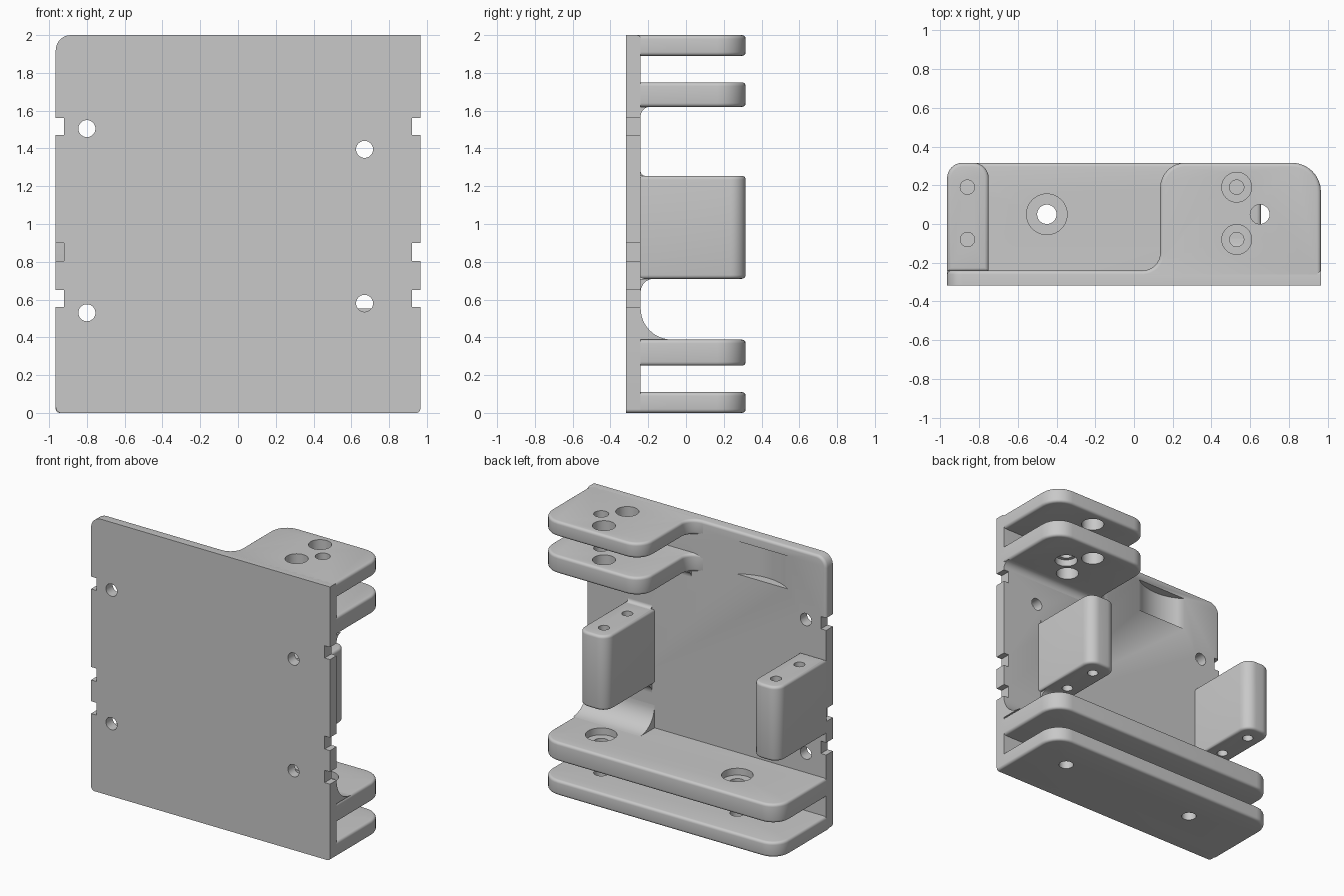
import bpy, bmesh, math
from mathutils import Vector

default = bpy.data.objects.get("Cube")
if default:
    bpy.data.objects.remove(default, do_unlink=True)

grey = bpy.data.materials.new("plain grey")
grey.use_nodes = True
grey.diffuse_color = (0.58, 0.58, 0.58, 1)
grey.node_tree.nodes["Principled BSDF"].inputs["Base Color"].default_value = grey.diffuse_color

W, FRONT, INNER, BACK = 0.965, -0.317, -0.24, 0.316   # half width and depth planes
ROOT = -0.27                                          # arms start inside the plate


def rounded(corners, steps=8):
    """Outline from (u, v, radius) right-angled corners."""
    out = []
    for i, (u, v, r) in enumerate(corners):
        p = Vector((u, v))
        if not r:
            out.append(p)
            continue
        a = (Vector(corners[i - 1][:2]) - p).normalized() * r
        b = (Vector(corners[(i + 1) % len(corners)][:2]) - p).normalized() * r
        for k in range(steps + 1):
            t = k / steps * math.pi / 2
            out.append(p + a * (1 - math.sin(t)) + b * (1 - math.cos(t)))
    return out


def prism(name, outline, axis, lo, hi, soft=None):
    """Extrude an outline along an axis; soft picks the rim edges to round."""
    def place(p, w):
        c = list(p)
        c.insert("xyz".index(axis), w)
        return c
    bm = bmesh.new()
    face = bm.faces.new([bm.verts.new(place(p, lo)) for p in outline])
    ext = bmesh.ops.extrude_face_region(bm, geom=[face])["geom"]
    shift = Vector(place((0, 0), hi - lo))
    bmesh.ops.translate(bm, vec=shift, verts=[g for g in ext if isinstance(g, bmesh.types.BMVert)])
    bmesh.ops.recalc_face_normals(bm, faces=bm.faces)
    if soft:
        edges = [e for e in bm.edges if soft(*[v.co for v in e.verts])]
        bmesh.ops.bevel(bm, geom=edges, offset=0.02, segments=4, profile=0.5, affect='EDGES')
    mesh = bpy.data.meshes.new(name)
    bm.to_mesh(mesh)
    bm.free()
    mesh.materials.append(grey)
    obj = bpy.data.objects.new(name, mesh)
    bpy.context.collection.objects.link(obj)
    return obj


def circle(u, v, r, n=40):
    return [(u + r * math.cos(i * math.tau / n), v + r * math.sin(i * math.tau / n)) for i in range(n)]


def drill(obj, axis, holes):
    """Cut (u, v, radius, lo, hi) cylinders and keep the plain result."""
    cutters = []
    for u, v, r, lo, hi in holes:
        c = prism("cutter", circle(u, v, r), axis, lo, hi)
        c.hide_render = True
        m = obj.modifiers.new("hole", 'BOOLEAN')
        m.operation, m.solver, m.object = 'DIFFERENCE', 'EXACT', c
        cutters.append(c)
    deps = bpy.context.evaluated_depsgraph_get()
    baked = bpy.data.meshes.new_from_object(obj.evaluated_get(deps))
    obj.modifiers.clear()
    obj.data = baked
    for c in cutters:
        bpy.data.objects.remove(c, do_unlink=True)


def free_rim(a, b):
    return abs(a.z - b.z) < 1e-4 and max(a.y, b.y) > ROOT + 0.01


def plate_rim(a, b):
    """Inner edge along the top and down the right side to the first slot."""
    return min(a.y, b.y) > INNER - 0.01 and a.z + b.z > 3.2 and min(a.x, b.x) < 0.9


def fillet(name, x0, x1, z, r, up):
    """Concave blend between the plate and a shelf at height z."""
    pts = [(INNER - 0.01, z), (INNER + r, z)]
    for k in range(1, 13):
        t = k / 12 * math.pi / 2
        pts.append((INNER + r - r * math.sin(t), z + up * r * (1 - math.cos(t))))
    pts.append((INNER - 0.01, z + up * r))
    return prism(name, pts, "x", x0, x1)


# Back plate with edge slots, screw holes and a scooped clearance
slots = [(0.56, 0.65), (0.805, 0.9), (1.47, 1.56)]
outline = [(-W, 0, 0.03), (W, 0, 0.02)]
for lo, hi in slots:
    outline += [(W, lo, 0), (0.922, lo, 0), (0.922, hi, 0), (W, hi, 0)]
outline += [(W, 2, 0), (-W, 2, 0.08)]
for lo, hi in reversed(slots):
    outline += [(-W, hi, 0), (-0.922, hi, 0), (-0.922, lo, 0), (-W, lo, 0)]
plate = prism("back_plate", rounded(outline), "y", FRONT, INNER, plate_rim)
drill(plate, "y", [(x, z, 0.045, -0.5, 0) for x, z in
                   [(-0.8, 1.505), (-0.8, 0.53), (0.67, 1.395), (0.67, 0.58)]])
drill(plate, "z", [(-0.45, 0.05, 0.355, 1.69, 1.93)])

# Short upper arms
short_arm = rounded([(0.03, ROOT, 0), (W, ROOT, 0), (W, BACK, 0.15), (0.135, BACK, 0.13),
                     (0.135, INNER, 0.09), (0.03, INNER, 0)])
access = [(0.53, 0.19), (0.53, -0.08)]
pin = (0.65, 0.05)
for name, lo, hi in [("top_arm", 1.89, 2.0), ("second_arm", 1.62, 1.75)]:
    arm = prism(name, short_arm, "z", lo, hi, free_rim)
    holes = [(x, y, 0.077, 0, 3) for x, y in access] + [(*pin, 0.05, 0, 3)]
    if name == "second_arm":
        holes.append((*pin, 0.077, 1, lo + 0.05))
    drill(arm, "z", holes)

# Full-width lower arms, the upper one counterbored
long_arm = rounded([(-W, ROOT, 0), (W, ROOT, 0), (W, BACK, 0.15), (-W, BACK, 0.13)])
pins = [pin, (-0.45, 0.05)]
for name, lo, hi in [("bottom_arm", 0.0, 0.11), ("third_arm", 0.25, 0.388)]:
    arm = prism(name, long_arm, "z", lo, hi, free_rim)
    holes = [(x, y, 0.05, -1, 1) for x, y in pins]
    if name == "third_arm":
        holes += [(x, y, 0.105, hi - 0.05, 1) for x, y in pins]
    drill(arm, "z", holes)

# Mounting blocks, each with two vertical screw holes
for name, x0, x1, hole_x in [("right_block", -W, -0.75, -0.86), ("left_block", 0.422, 0.655, 0.53)]:
    block = prism(name, rounded([(x0, INNER - 0.005, 0), (x1, INNER - 0.005, 0),
                                 (x1, BACK, 0.08), (x0, BACK, 0.08)]),
                  "z", 0.71, 1.255, free_rim)
    drill(block, "z", [(hole_x, y, 0.037, 0, 2) for y in (0.19, -0.08)])
fillet("left_block_lower_blend", 0.442, 0.635, 0.71, 0.07, -1)
fillet("left_block_upper_blend", 0.442, 0.635, 1.255, 0.025, 1)

# Blends between arms and plate
fillet("second_arm_blend", 0.125, W, 1.62, 0.05, -1)
fillet("third_arm_blend", 0.422, W, 0.388, 0.165, 1)

# Smooth rounded surfaces, keep hard edges
bpy.ops.object.select_all(action='DESELECT')
for obj in bpy.context.scene.objects:
    if obj.type == 'MESH' and obj.data.materials and obj.data.materials[0] == grey:
        obj.select_set(True)
        bpy.context.view_layer.objects.active = obj
bpy.ops.object.shade_smooth_by_angle(angle=math.radians(35))
